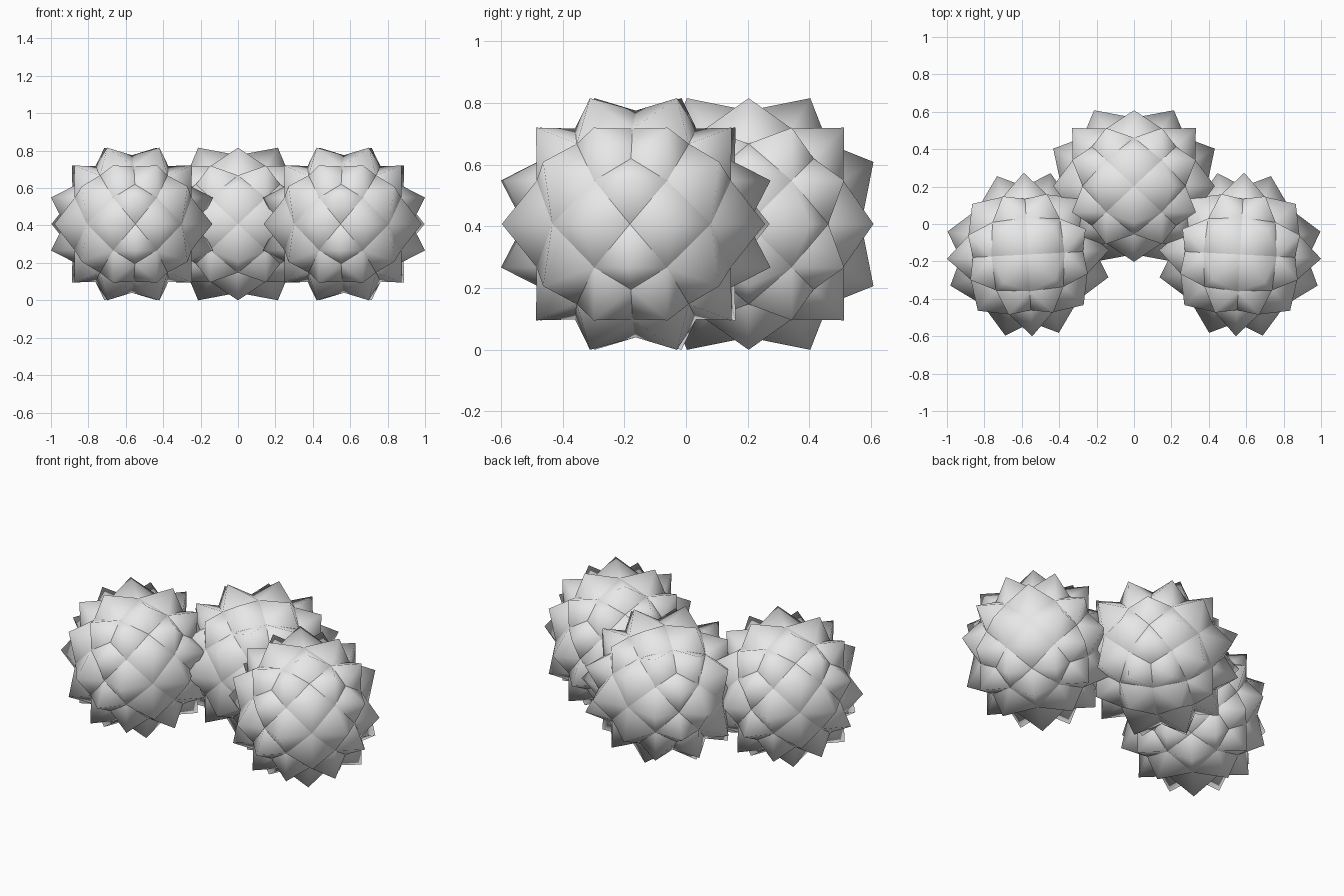
import bpy, bmesh, math
from itertools import permutations, product
from mathutils import Vector, Matrix

if "Cube" in bpy.data.objects:
    bpy.data.objects.remove(bpy.data.objects["Cube"])

paper = bpy.data.materials.new("light_grey_paper")
paper.diffuse_color = (0.8, 0.8, 0.8, 1)
paper.use_nodes = True
paper.node_tree.nodes["Principled BSDF"].inputs["Base Color"].default_value = paper.diffuse_color

VALLEY_RADIUS = 0.365


def symmetric(a, b, c):
    """All axis orders and signs of one point."""
    pts = {(x * i, y * j, z * k)
           for x, y, z in permutations((a, b, c))
           for i, j, k in product((-1, 1), repeat=3)}
    return [Vector(p) for p in sorted(pts)]


# valley points where four (or three) pyramids meet, and the raised tips
valleys = [p.normalized() * VALLEY_RADIUS
           for seed in ((0, 0, 1), (0, 1, 1), (1, 1, 1), (1, 1, 2.2))
           for p in symmetric(*seed)]
tips = symmetric(0, 0.2, 0.405) + symmetric(0.14, 0.31, 0.31)


def folded_ball(name, centre, half_size, spin):
    """Ball of 48 four-sided pyramids, fitted to its half sizes."""
    bm = bmesh.new()
    for tip in tips:
        n = tip.normalized()
        side = n.orthogonal().normalized()
        up = n.cross(side)
        near = sorted(valleys, key=lambda p: -p.dot(n))[:4]
        near.sort(key=lambda p: math.atan2(p.dot(up), p.dot(side)))
        # each pyramid keeps its own points, so the valleys stay crisp
        top = bm.verts.new(tip)
        ring = [bm.verts.new(p) for p in near]
        for i in range(4):
            f = bm.faces.new((top, ring[i], ring[(i + 1) % 4]))
            f.smooth = True
    bm.transform(Matrix.Rotation(spin, 4, 'Z'))
    for i in range(3):
        reach = max(v.co[i] for v in bm.verts)
        for v in bm.verts:
            v.co[i] = v.co[i] / reach * half_size[i] + centre[i]
    mesh = bpy.data.meshes.new(name)
    bm.to_mesh(mesh)
    bm.free()
    mesh.materials.append(paper)
    obj = bpy.data.objects.new(name, mesh)
    bpy.context.collection.objects.link(obj)
    return obj


# three overlapping balls: one behind, two mirrored in front
folded_ball("back_ball", (0, 0.203, 0.408), (0.432, 0.405, 0.408), 0)
for side, label in ((-1, "left"), (1, "right")):
    folded_ball(label + "_ball", (side * 0.567, -0.163, 0.408),
                (0.433, 0.437, 0.408), -side * math.radians(48))
